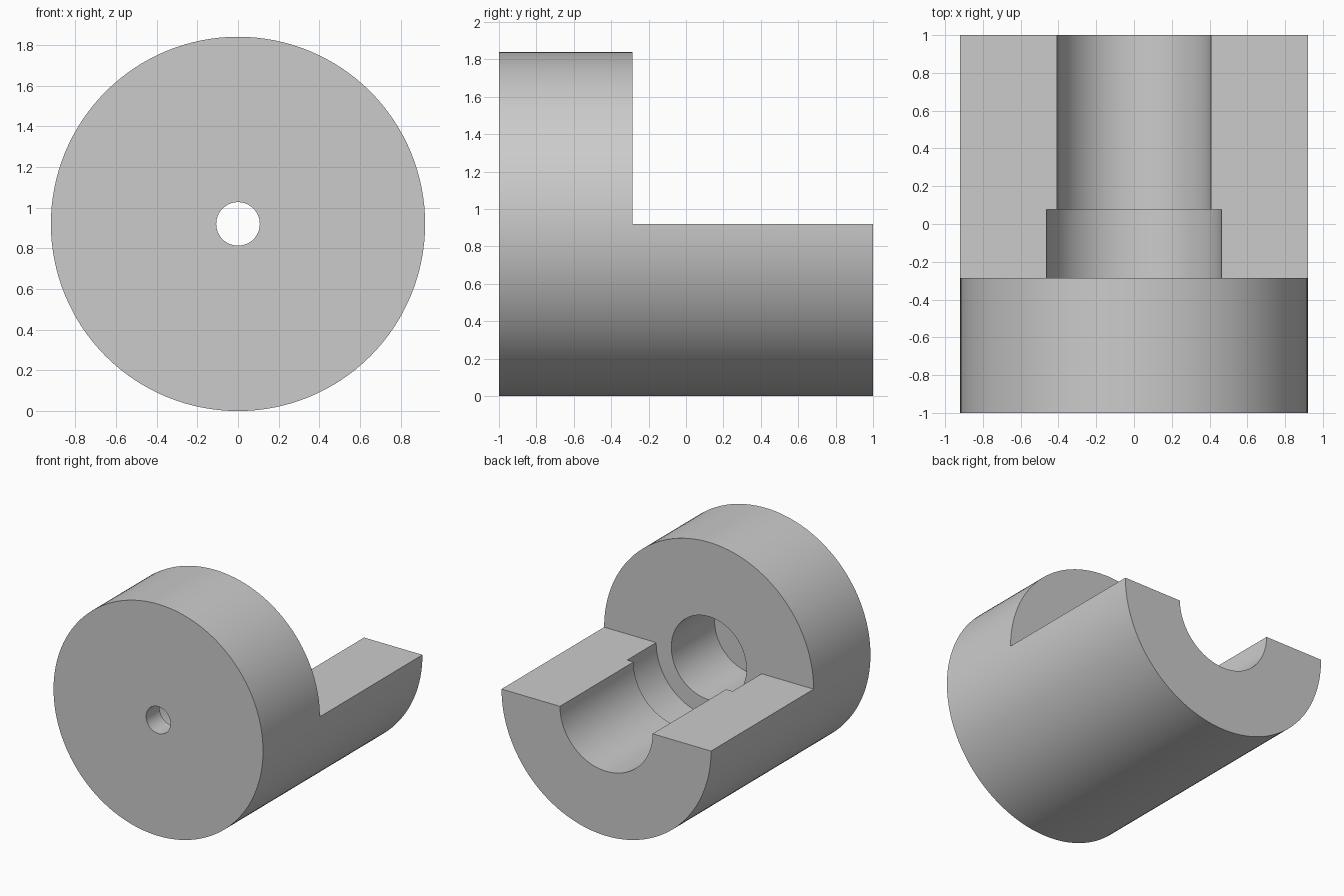
import bpy
import bmesh
from math import pi, radians
from mathutils import Vector

cube = bpy.data.objects.get("Cube")
if cube:
    bpy.data.objects.remove(cube, do_unlink=True)

RADIUS, SEGMENTS = 0.92, 64
PIN, POCKET, SEAT, BORE = 0.107, 0.33, 0.463, 0.407   # hole radii
FRONT, FLOOR, STEP, SHOULDER, BACK = -1.0, -0.83, -0.287, 0.077, 1.0

grey = bpy.data.materials.new("light grey")
grey.use_nodes = True
colour = (0.6, 0.6, 0.6, 1)
grey.diffuse_color = colour
grey.node_tree.nodes["Principled BSDF"].inputs["Base Color"].default_value = colour

# Profiles as (radius, y): the flat wall of the cradle and the bored flange
cradle = [(RADIUS, STEP), (RADIUS, BACK), (BORE, BACK),
          (BORE, SHOULDER), (SEAT, SHOULDER), (SEAT, STEP)]
flange = [(POCKET, STEP), (POCKET, FLOOR), (PIN, FLOOR), (PIN, FRONT), (RADIUS, FRONT)]

bm = bmesh.new()


def half_turn(profile, angle):
    """Sweep a closed profile half way round the y axis."""
    verts = [bm.verts.new((r, y, 0)) for r, y in profile]
    edges = [bm.edges.new((a, b)) for a, b in zip(verts, verts[1:] + verts[:1])]
    bmesh.ops.spin(bm, geom=verts + edges, cent=(0, 0, 0), axis=(0, 1, 0),
                   angle=angle, steps=SEGMENTS)


# Lower half runs the full length, upper half is the flange only
half_turn(cradle + flange, pi)
half_turn([cradle[0], cradle[-1]] + flange, -pi)

# Flat cut faces on both sides of the cradle
for side in (1, -1):
    bm.faces.new([bm.verts.new((side * r, y, 0)) for r, y in cradle])

bmesh.ops.remove_doubles(bm, verts=bm.verts, dist=0.0005)
loose = [e for e in bm.edges if not e.link_faces]
bmesh.ops.delete(bm, geom=loose, context='EDGES')
bmesh.ops.recalc_face_normals(bm, faces=bm.faces)
bmesh.ops.translate(bm, verts=bm.verts, vec=Vector((0, 0, RADIUS)))

mesh = bpy.data.meshes.new("flanged_half_sleeve")
bm.to_mesh(mesh)
bm.free()
mesh.materials.append(grey)
sleeve = bpy.data.objects.new("flanged_half_sleeve", mesh)
bpy.context.collection.objects.link(sleeve)

# Smooth round walls with sharp rims
bpy.ops.object.select_all(action='DESELECT')
sleeve.select_set(True)
bpy.context.view_layer.objects.active = sleeve
bpy.ops.object.shade_smooth_by_angle(angle=radians(30))
